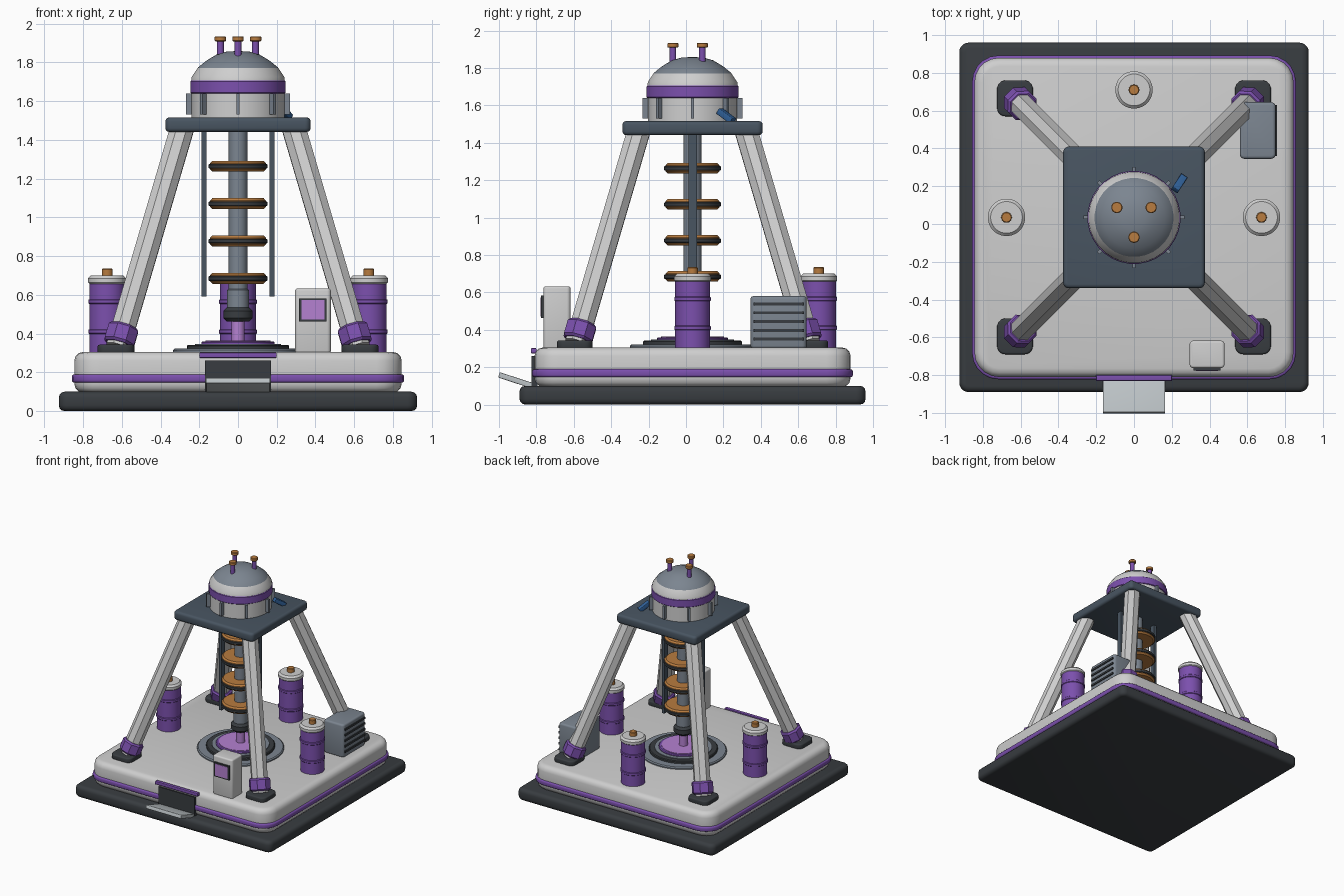
import bpy, bmesh, math
from mathutils import Vector, Matrix

if "Cube" in bpy.data.objects:
    bpy.data.objects.remove(bpy.data.objects["Cube"], do_unlink=True)

CY = 0.035          # tower axis in y
DECK = 0.30         # height of the deck
made = []


def material(name, *rgb):
    m = bpy.data.materials.new(name)
    m.use_nodes = True
    m.diffuse_color = (*rgb, 1)
    m.node_tree.nodes["Principled BSDF"].inputs["Base Color"].default_value = (*rgb, 1)
    return m


white = material("white_panel", 0.62, 0.62, 0.62)
charcoal = material("charcoal", 0.04, 0.046, 0.052)
slate = material("slate", 0.065, 0.09, 0.12)
steel = material("steel", 0.2, 0.235, 0.28)
pale = material("pale_steel", 0.5, 0.54, 0.56)
purple = material("purple", 0.2, 0.08, 0.42)
glow = material("glow_violet", 0.46, 0.22, 0.64)
copper = material("copper", 0.48, 0.2, 0.05)
blue = material("blue", 0.03, 0.12, 0.32)


def finish(bm, name, mat, matrix):
    bmesh.ops.recalc_face_normals(bm, faces=bm.faces)
    mesh = bpy.data.meshes.new(name)
    bm.to_mesh(mesh)
    bm.free()
    mesh.materials.append(mat)
    ob = bpy.data.objects.new(name, mesh)
    ob.matrix_world = matrix
    bpy.context.collection.objects.link(ob)
    made.append(ob)
    return ob


def box(name, mat, center, size, corner=0.0, edge=0.0, rot=None):
    """Box with rounded plan corners and softened top and bottom edges."""
    bm = bmesh.new()
    bmesh.ops.create_cube(bm, size=1)
    bmesh.ops.scale(bm, vec=size, verts=bm.verts)
    if corner:
        up = [e for e in bm.edges if abs(e.verts[0].co.z - e.verts[1].co.z) > 1e-5]
        bmesh.ops.bevel(bm, geom=up, offset=corner, segments=5, profile=0.5, affect='EDGES')
    if edge:
        bm.normal_update()
        rim = [e for e in bm.edges if abs(e.verts[0].co.z - e.verts[1].co.z) < 1e-5]
        bmesh.ops.bevel(bm, geom=rim, offset=edge, segments=3, profile=0.5, affect='EDGES')
    m = Matrix.Translation(center)
    return finish(bm, name, mat, m @ rot.to_4x4() if rot else m)


def lathe(name, mat, profile, x=0.0, y=CY, sides=32, matrix=None):
    """Spin an (r, z) profile round the vertical axis and close its ends."""
    bm = bmesh.new()
    rings = []
    for r, z in profile:
        rings.append([bm.verts.new((r * math.cos(a), r * math.sin(a), z))
                      for a in (2 * math.pi * (i + 0.5) / sides for i in range(sides))])
    for low, high in zip(rings, rings[1:]):
        for i in range(sides):
            j = (i + 1) % sides
            bm.faces.new((low[i], low[j], high[j], high[i]))
    bm.faces.new(rings[0])
    bm.faces.new(rings[-1])
    return finish(bm, name, mat, matrix or Matrix.Translation((x, y, 0)))


def disc(name, mat, r, z0, z1, bevel=0.0, **kw):
    prof = [(r, z0), (r, z1)]
    if bevel:
        prof = [(r - bevel, z0), (r, z0 + bevel), (r, z1 - bevel), (r - bevel, z1)]
    return lathe(name, mat, prof, **kw)


# Ground slab, deck and trim
box("ground_slab", charcoal, (0, CY, 0.05), (1.85, 1.85, 0.1), 0.05, 0.03)
box("deck", white, (0, CY, 0.2), (1.69, 1.69, 0.21), 0.13, 0.045)
box("deck_trim", purple, (0, CY, 0.168), (1.715, 1.715, 0.042), 0.14, 0.012)

# Entrance with awning and ramp
front = CY - 0.845
box("doorway", charcoal, (0, front, 0.18), (0.34, 0.03, 0.16))
box("awning", purple, (0, front - 0.005, 0.288), (0.4, 0.03, 0.028), 0, 0.006)
box("ramp", pale, (0, -0.905, 0.128), (0.33, 0.2, 0.03), 0, 0.005,
    Matrix.Rotation(math.radians(-18), 3, 'X'))

# Four slanted legs with feet and collars
for sx in (-1, 1):
    for sy in (-1, 1):
        box("foot_plate", charcoal, (sx * 0.63, CY + sy * 0.63, 0.32),
            (0.19, 0.19, 0.045), 0.045, 0.01)
        low = Vector((sx * 0.62, CY + sy * 0.62, 0.33))
        top = Vector((sx * 0.288, CY + sy * 0.288, 1.46))
        axis = top - low
        turn = axis.to_track_quat('Z', 'Y').to_matrix().to_4x4()
        place = Matrix.Translation(low) @ turn
        disc("leg", white, 0.066, 0.0, axis.length, sides=8, matrix=place)
        disc("leg_collar", purple, 0.085, 0.015, 0.115, 0.012, sides=8, matrix=place)

# Top platform
box("top_platform", slate, (0, CY, 1.478), (0.75, 0.75, 0.075), 0.03, 0.02)

# Target rings on the deck
disc("outer_ring", steel, 0.335, 0.29, 0.322, 0.008, sides=48)
disc("dark_ring", charcoal, 0.265, 0.3, 0.342, 0.006, sides=48)
disc("inner_ring", steel, 0.222, 0.3, 0.347, sides=48)
disc("glow_rim", purple, 0.19, 0.3, 0.36, 0.006, sides=48)
disc("glow_pad", glow, 0.168, 0.3, 0.363, sides=48)

# Hanging shaft with coils, nozzle and beam
disc("shaft", steel, 0.048, 0.5, 1.45)
disc("shaft_sleeve", steel, 0.056, 0.52, 0.63, 0.006)
disc("nozzle", charcoal, 0.075, 0.462, 0.535, 0.018)
disc("beam", glow, 0.034, 0.36, 0.47)
for k in range(4):
    z = 0.685 + 0.193 * k
    disc("coil", copper, 0.145, z - 0.028, z + 0.028, 0.012)
    disc("coil_band", charcoal, 0.153, z - 0.013, z + 0.011, 0.004)
for sx in (-1, 1):
    box("guide_rail", slate, (sx * 0.175, CY, 1.02), (0.025, 0.045, 0.86))

# Storage tanks
for x, y in ((-0.675, CY), (0.675, CY), (0, CY + 0.675)):
    disc("tank", purple, 0.093, 0.29, 0.66, x=x, y=y)
    for z in (0.41, 0.565):
        disc("tank_band", purple, 0.098, z - 0.012, z + 0.012, 0.004, x=x, y=y)
    disc("tank_cap", white, 0.099, 0.648, 0.7, 0.015, x=x, y=y)
    disc("tank_valve", copper, 0.028, 0.695, 0.735, 0.004, x=x, y=y)

# Domed head
disc("head_drum", white, 0.24, 1.51, 1.65)
disc("head_band", purple, 0.247, 1.64, 1.705, 0.004)
lathe("head_shoulder", white, [(0.243, 1.7), (0.24, 1.725), (0.208, 1.772)])
lathe("dome", steel, [(0.215, 1.76), (0.207, 1.774), (0.165, 1.808), (0.112, 1.84),
                      (0.06, 1.855), (0.01, 1.858)])
for k in range(8):
    a = math.pi / 4 * k
    box("head_fin", steel, (0.247 * math.cos(a), CY + 0.247 * math.sin(a), 1.585),
        (0.042, 0.018, 0.11), rot=Matrix.Rotation(a, 3, 'Z'))
for deg in (30, 150, 270):
    a = math.radians(deg)
    x, y = 0.105 * math.cos(a), CY + 0.105 * math.sin(a)
    disc("antenna_stem", purple, 0.018, 1.82, 1.912, x=x, y=y, sides=16)
    disc("antenna_tip", copper, 0.03, 1.908, 1.934, 0.004, x=x, y=y, sides=16)

# Tilted blue lever beside the head
box("lever", blue, (0.24, CY + 0.18, 1.543), (0.04, 0.1, 0.035), 0, 0.005,
    Matrix.Rotation(math.radians(-33), 3, 'Z') @ Matrix.Rotation(math.radians(-32), 3, 'X'))

# Control kiosk with screen
box("kiosk", white, (0.387, -0.69, 0.465), (0.185, 0.145, 0.335), 0.02, 0.012)
box("screen_frame", charcoal, (0.387, -0.767, 0.522), (0.142, 0.018, 0.12))
box("screen", glow, (0.387, -0.776, 0.522), (0.118, 0.006, 0.1))

# Generator with louvres
box("generator", steel, (0.655, 0.495, 0.44), (0.19, 0.3, 0.28), 0.025, 0.015)
for k in range(5):
    box("louvre", charcoal, (0.75, 0.495, 0.35 + 0.047 * k), (0.016, 0.27, 0.016))

# Smooth round surfaces, keep creases
bpy.ops.object.select_all(action='DESELECT')
for ob in made:
    ob.select_set(True)
bpy.context.view_layer.objects.active = made[0]
bpy.ops.object.shade_smooth_by_angle(angle=math.radians(32))
